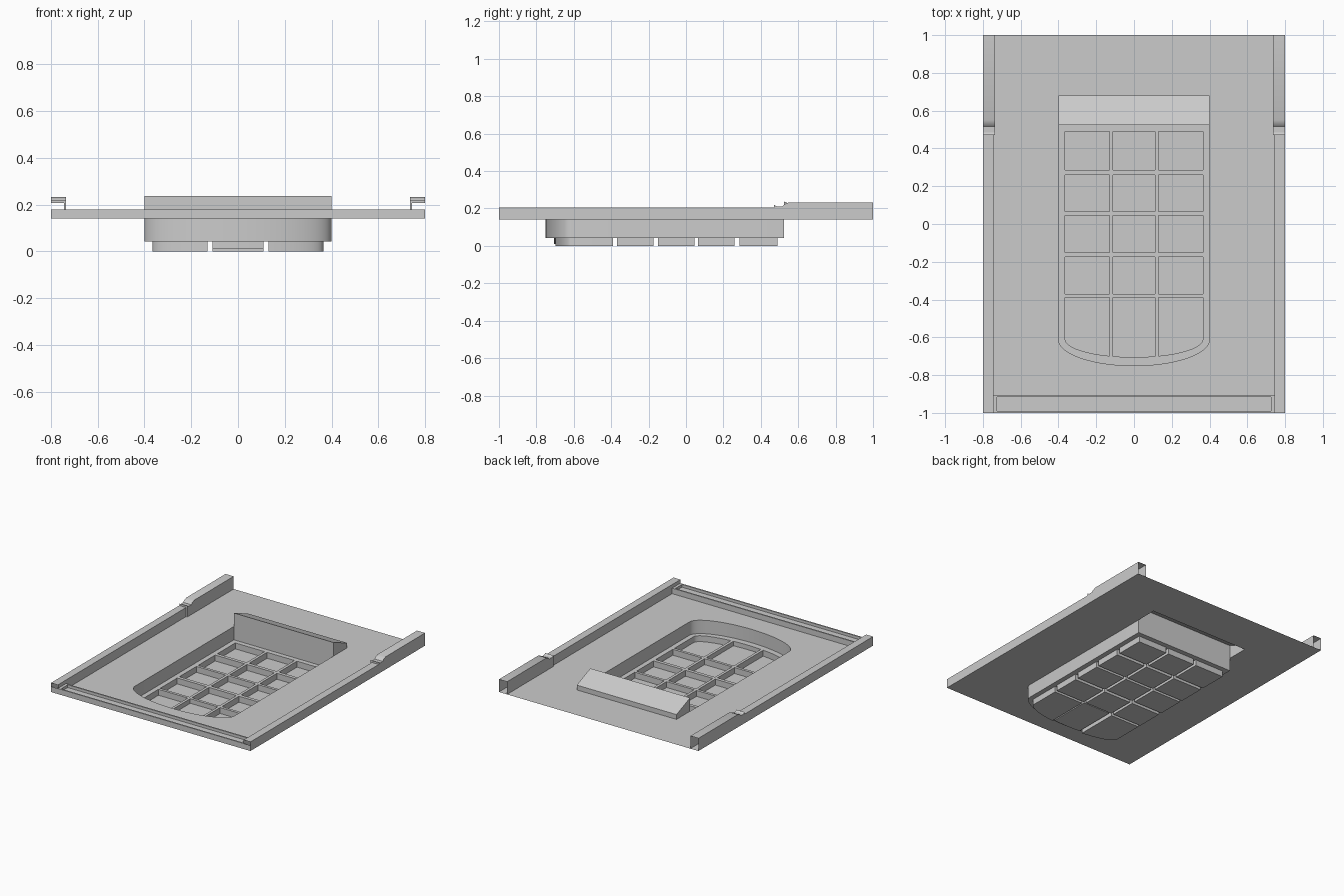
import bpy, bmesh, math

if "Cube" in bpy.data.objects:
    bpy.data.objects.remove(bpy.data.objects["Cube"])

FLOOR, LIP, PIT, BACK = 0.14, 0.18, 0.043, 0.525


def make(name, build):
    bm = bmesh.new()
    build(bm)
    bmesh.ops.remove_doubles(bm, verts=bm.verts, dist=1e-5)
    bmesh.ops.recalc_face_normals(bm, faces=bm.faces)
    me = bpy.data.meshes.new(name)
    bm.to_mesh(me)
    bm.free()
    ob = bpy.data.objects.new(name, me)
    bpy.context.collection.objects.link(ob)
    bpy.ops.object.select_all(action='DESELECT')
    ob.select_set(True)
    bpy.context.view_layer.objects.active = ob
    bpy.ops.object.shade_smooth_by_angle(angle=math.radians(30))
    return ob


def sheet(bm, z, outlines):
    """Flat sheet: the first outline is the border, the others are holes."""
    edges = []
    for pts in outlines:
        vs = [bm.verts.new((x, y, z)) for x, y in pts]
        edges += [bm.edges.new((vs[i - 1], vs[i])) for i in range(len(vs))]
    bmesh.ops.triangle_fill(bm, use_beauty=True, edges=edges, normal=(0, 0, 1))


def strip(bm, a, b, closed=True):
    """Quads between two equally long rows of points."""
    for i in range(0 if closed else 1, len(a)):
        bm.faces.new([bm.verts.new(p) for p in (a[i - 1], a[i], b[i], b[i - 1])])


def wall(bm, pts, z0, z1):
    strip(bm, [(x, y, z0) for x, y in pts], [(x, y, z1) for x, y in pts])


def rect(x0, x1, y0, y1):
    return [(x0, y0), (x1, y0), (x1, y1), (x0, y1)]


def arc(x0, x1, a, b, n):
    """Points on the rounded front end, from x0 to x1."""
    t0, t1 = math.acos(x0 / a), math.acos(x1 / a)
    ts = [t0 + (t1 - t0) * i / n for i in range(n + 1)]
    return [(a * math.cos(t), -0.61 - b * math.sin(t)) for t in ts]


front_curve = arc(-0.4, 0.4, 0.4, 0.14, 32)
pit_outline = front_curve + [(0.4, BACK), (-0.4, BACK)]
hole = front_curve + [(0.4, 0.68), (-0.4, 0.68)]

# floor plate with the pit and hood opening
make("floor_plate", lambda bm: sheet(bm, FLOOR, [rect(-0.8, 0.8, -1, 1), hole]))

# grid cells
cells = []
for x0, x1 in ((-0.365, -0.13), (-0.11, 0.11), (0.13, 0.365)):
    for y0, y1 in ((0.285, 0.49), (0.065, 0.26), (-0.15, 0.045), (-0.37, -0.175)):
        cells.append((rect(x0, x1, y0, y1), 0.0))
    depth = 0.01 if x0 == -0.11 else 0.0
    cells.append((arc(x0, x1, 0.365, 0.095, 10) + [(x1, -0.39), (x0, -0.39)], depth))


# pit with sunken cells
def pit(bm):
    wall(bm, pit_outline, PIT, FLOOR)
    sheet(bm, PIT, [pit_outline] + [c for c, _ in cells])
    for c, z in cells:
        wall(bm, c, z, PIT)
        sheet(bm, z, [c])


make("pit_tray", pit)


# hood behind the pit, open underneath
def hood(bm):
    prof = [(BACK, FLOOR), (BACK, 0.237), (0.68, 0.175), (0.68, FLOOR)]
    ends = [[(x, y, z) for y, z in prof] for x in (-0.4, 0.4)]
    strip(bm, *ends, closed=False)
    for e in ends:
        bm.faces.new([bm.verts.new(p) for p in e])


make("hood", hood)


# front sill with a shallow groove
def sill(bm):
    outer, groove = rect(-0.745, 0.745, -1, -0.905), rect(-0.725, 0.725, -0.99, -0.915)
    sheet(bm, LIP, [outer, groove])
    wall(bm, groove, LIP - 0.02, LIP)
    sheet(bm, LIP - 0.02, [groove])
    strip(bm, [(-0.8, -1, FLOOR), (0.8, -1, FLOOR)], [(-0.8, -1, LIP), (0.8, -1, LIP)], False)
    strip(bm, [(-0.745, -0.905, FLOOR), (0.745, -0.905, FLOOR)],
          [(-0.745, -0.905, LIP), (0.745, -0.905, LIP)], False)


make("front_sill", sill)

# side rails: inner x, y, height along the rail, hollow with open ends
rail_path = [(0.745, -1, 0.206), (0.745, 0.47, 0.206), (0.735, 0.47, 0.22),
             (0.735, 0.485, 0.211), (0.735, 0.515, 0.211), (0.735, 0.525, 0.222),
             (0.735, 0.55, 0.232), (0.735, 1, 0.232)]
for side, s in (("left", -1), ("right", 1)):
    def rail(bm, s=s):
        rows = [[(s * x, y, FLOOR) for x, y, z in rail_path],
                [(s * x, y, z) for x, y, z in rail_path],
                [(s * 0.8, y, z) for x, y, z in rail_path],
                [(s * 0.8, y, FLOOR) for x, y, z in rail_path]]
        for a, b in zip(rows, rows[1:]):
            # skip quads that collapse to a line at the vertical step
            for i in range(1, len(a)):
                quad = list(dict.fromkeys((a[i - 1], a[i], b[i], b[i - 1])))
                if not (a is rows[2] and a[i - 1][1] == a[i][1]):
                    bm.faces.new([bm.verts.new(p) for p in quad])
    make(side + "_rail", rail)
